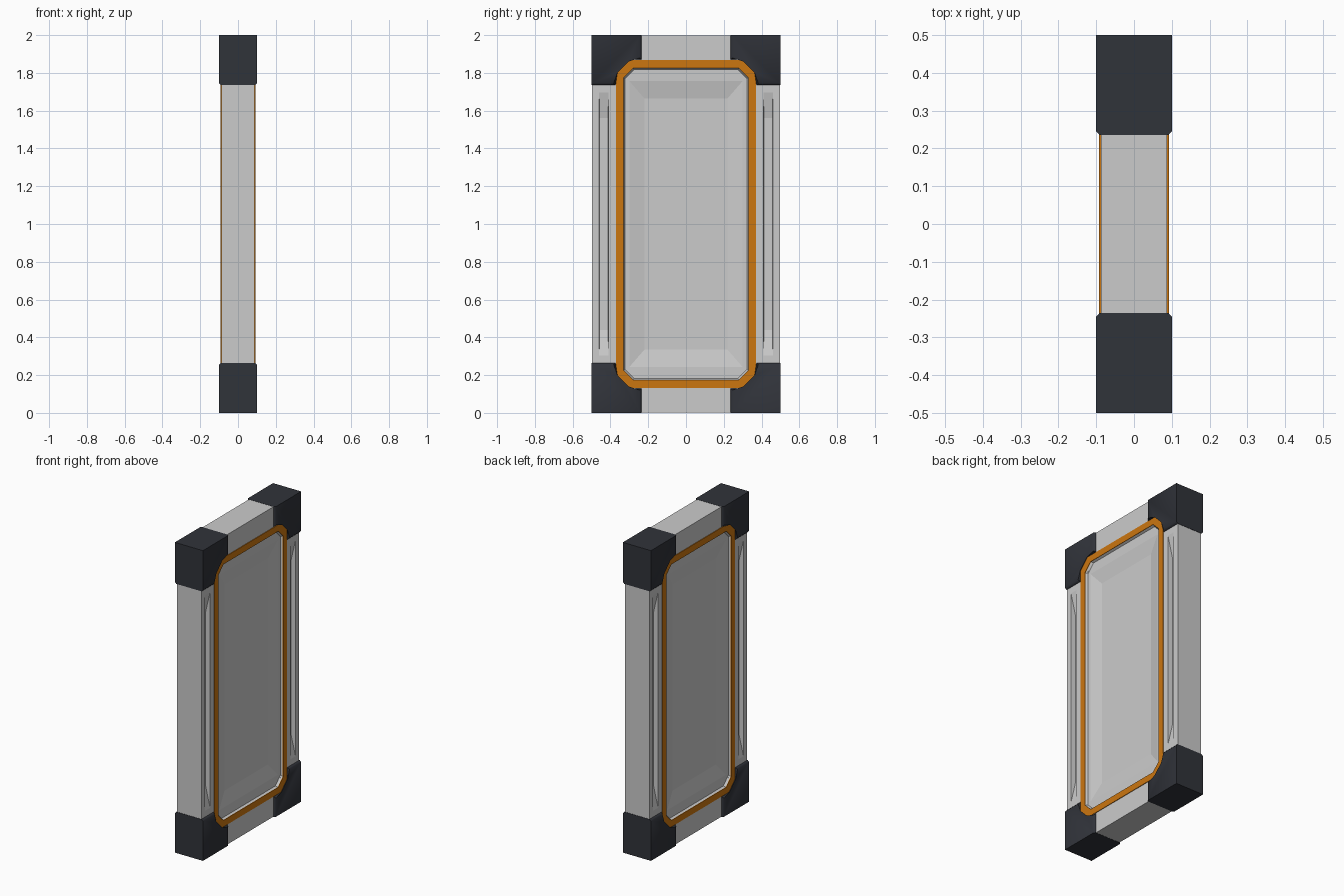
import bpy, bmesh
from mathutils import Vector

if "Cube" in bpy.data.objects:
    bpy.data.objects.remove(bpy.data.objects["Cube"])


def material(name, rgb):
    m = bpy.data.materials.new(name)
    m.diffuse_color = (*rgb, 1)
    m.use_nodes = True
    m.node_tree.nodes["Principled BSDF"].inputs["Base Color"].default_value = m.diffuse_color
    return m


DARK = material("dark_metal", (0.03, 0.033, 0.042))
ORANGE = material("orange_paint", (0.6, 0.18, 0.005))


def finish(name, bm, mat=None):
    bmesh.ops.recalc_face_normals(bm, faces=bm.faces)
    me = bpy.data.meshes.new(name)
    bm.to_mesh(me)
    bm.free()
    ob = bpy.data.objects.new(name, me)
    bpy.context.collection.objects.link(ob)
    if mat:
        me.materials.append(mat)
    return ob


def octagon(hy, hz, c, y=0, z=1):
    """Rectangle outline with cut corners in the y-z plane."""
    pts = [(hy, hz - c), (hy - c, hz), (c - hy, hz), (-hy, hz - c),
           (-hy, c - hz), (c - hy, -hz), (hy - c, -hz), (hy, c - hz)]
    return [(y + a, z + b) for a, b in pts]


def loft(bm, sections, closed=False):
    """Join (x, outline) sections; cap the ends or close into a ring."""
    rings = [[bm.verts.new((x, a, b)) for a, b in o] for x, o in sections]
    n = len(rings[0])
    pairs = list(zip(rings, rings[1:]))
    if closed:
        pairs.append((rings[-1], rings[0]))
    else:
        bm.faces.new(rings[0])
        bm.faces.new(rings[-1])
    for r, s in pairs:
        for i in range(n):
            j = (i + 1) % n
            bm.faces.new((r[i], r[j], s[j], s[i]))


def cutter(name, sections):
    bm = bmesh.new()
    loft(bm, sections)
    ob = finish(name, bm)
    ob.hide_render = True
    return ob


def rect(hy, hz, y=0, z=1):
    return [(y + hy, z + hz), (y - hy, z + hz), (y - hy, z - hz), (y + hy, z - hz)]


# Grey slab
bm = bmesh.new()
loft(bm, [(-0.088, rect(0.498, 0.999)), (0.088, rect(0.498, 0.999))])
body = finish("panel_body", bm)

# Recesses on both broad faces: window step, sloped tray, side grooves
cuts = []
for s in (-1, 1):
    cuts.append(cutter("window_cutter", [
        (s * 0.12, octagon(0.33, 0.825, 0.05)), (s * 0.088, octagon(0.33, 0.825, 0.05)),
        (s * 0.075, octagon(0.324, 0.819, 0.05))]))
    # Tray walls keep their slope above the step so the cut is clean
    cuts.append(cutter("tray_cutter", [
        (s * 0.08, rect(0.325, 0.785)), (s * 0.075, rect(0.30, 0.757)),
        (s * 0.058, rect(0.22, 0.665))]))
    for side in (-1, 1):
        y = side * 0.435
        cuts.append(cutter("groove_cutter", [
            (s * 0.10, rect(0.025, 0.695, y)), (s * 0.088, rect(0.025, 0.695, y)),
            (s * 0.058, rect(0.022, 0.56, y))]))
for c in cuts:
    mod = body.modifiers.new(c.name, 'BOOLEAN')
    mod.operation = 'DIFFERENCE'
    mod.solver = 'EXACT'
    mod.object = c
bpy.context.view_layer.objects.active = body
body.select_set(True)
for mod in list(body.modifiers):
    bpy.ops.object.modifier_apply(modifier=mod.name)
for c in cuts:
    bpy.data.objects.remove(c)

# Orange window frames
for s, side in ((1, "right"), (-1, "left")):
    bm = bmesh.new()
    out, inn = octagon(0.37, 0.867, 0.063), octagon(0.33, 0.825, 0.05)
    loft(bm, [(s * 0.08, out), (s * 0.092, out), (s * 0.092, inn), (s * 0.08, inn)], True)
    finish(side + "_window_frame", bm, ORANGE)

# Dark corner caps, notched around the frame with softened inner edges
PROFILE = [(0.5, 1), (0.235, 1), (0.235, 0.87), (0.308, 0.87),
           (0.373, 0.805), (0.373, 0.735), (0.5, 0.735)]
for sy, yn in ((1, "back"), (-1, "front")):
    for sz, zn in ((1, "top"), (-1, "bottom")):
        bm = bmesh.new()
        outline = [(sy * a, 1 + sz * b) for a, b in PROFILE]
        loft(bm, [(-0.1, outline), (0.1, outline)])
        inner = []
        for e in bm.edges:
            p, q = (v.co for v in e.verts)
            mid = (p + q) / 2
            flat = abs(p.x - q.x) < 1e-4
            if flat and abs(mid.y) < 0.499 and abs(mid.z - 1) < 0.999:
                inner.append(e)
        bmesh.ops.bevel(bm, geom=inner, offset=0.01, segments=1, affect='EDGES')
        cap = finish(f"{yn}_{zn}_corner_cap", bm, DARK)
        bpy.ops.object.select_all(action='DESELECT')
        cap.select_set(True)
        bpy.context.view_layer.objects.active = cap
        bpy.ops.object.shade_smooth_by_angle(angle=0.9)
